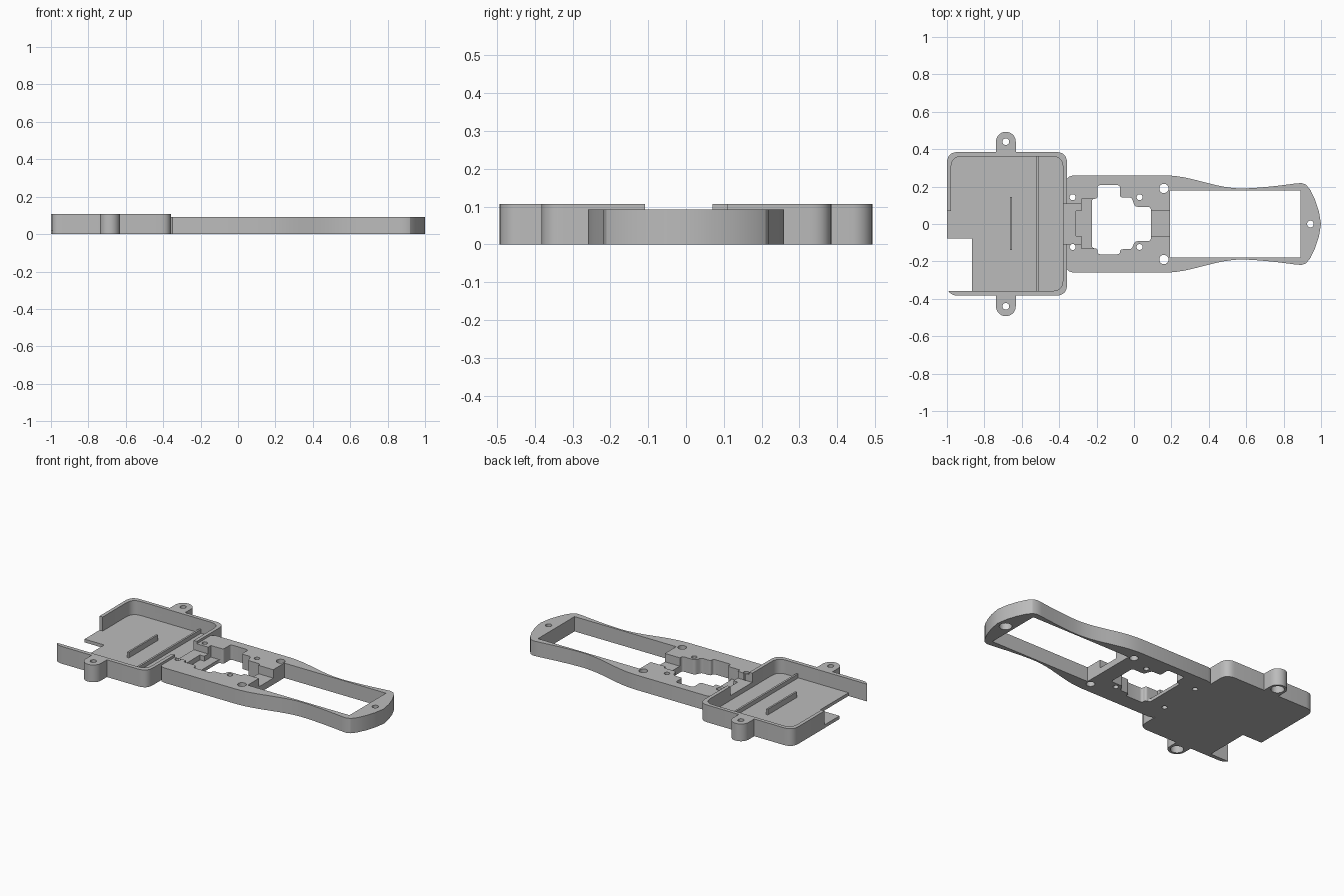
import bpy
import bmesh
import math
from mathutils import Vector

if "Cube" in bpy.data.objects:
    bpy.data.objects.remove(bpy.data.objects["Cube"], do_unlink=True)

grey = bpy.data.materials.new("plain grey")
grey.use_nodes = True
grey.diffuse_color = (0.5, 0.5, 0.5, 1)
grey.node_tree.nodes["Principled BSDF"].inputs["Base Color"].default_value = (0.5, 0.5, 0.5, 1)

TRAY_H, FRAME_H, FLOOR = 0.107, 0.092, 0.02


def prism(name, pts, z0, z1):
    """Extrude a flat outline between two heights."""
    bm = bmesh.new()
    face = bm.faces.new([bm.verts.new((x, y, z0)) for x, y in pts])
    res = bmesh.ops.extrude_face_region(bm, geom=[face])
    top = [v for v in res["geom"] if isinstance(v, bmesh.types.BMVert)]
    bmesh.ops.translate(bm, verts=top, vec=(0, 0, z1 - z0))
    bmesh.ops.recalc_face_normals(bm, faces=bm.faces)
    mesh = bpy.data.meshes.new(name)
    bm.to_mesh(mesh)
    bm.free()
    mesh.materials.append(grey)
    obj = bpy.data.objects.new(name, mesh)
    bpy.context.collection.objects.link(obj)
    return obj


def rect(x0, x1, y0, y1):
    return [(x0, y0), (x1, y0), (x1, y1), (x0, y1)]


def rounded(pts, r, steps=6):
    """Round every corner of an outline with a quadratic curve."""
    out = []
    for i, p in enumerate(pts):
        p = Vector(p)
        a, b = Vector(pts[i - 1]) - p, Vector(pts[(i + 1) % len(pts)]) - p
        a = p + a.normalized() * min(r, a.length * 0.45)
        b = p + b.normalized() * min(r, b.length * 0.45)
        for k in range(steps + 1):
            t = k / steps
            out.append(tuple(a * (1 - t) ** 2 + p * 2 * t * (1 - t) + b * t * t))
    return out


def circle(x, y, r, n=24):
    return [(x + r * math.cos(math.tau * k / n), y + r * math.sin(math.tau * k / n))
            for k in range(n)]


def combine(obj, tool, operation="DIFFERENCE"):
    """Apply a boolean and discard the tool."""
    mod = obj.modifiers.new("combine", "BOOLEAN")
    mod.operation, mod.solver, mod.object = operation, "EXACT", tool
    bpy.context.view_layer.update()
    graph = bpy.context.evaluated_depsgraph_get()
    mesh = bpy.data.meshes.new_from_object(obj.evaluated_get(graph))
    obj.modifiers.clear()
    obj.data = mesh
    bpy.data.objects.remove(tool, do_unlink=True)


def cut(obj, pts, z0=-0.1, z1=0.3):
    combine(obj, prism("cutter", pts, z0, z1))


# Tray with mounting ears
tray = prism("tray", rounded(rect(-1, -0.358, -0.383, 0.385), 0.06), 0, TRAY_H)
for s in (1, -1):
    ear = [(-0.738, s * 0.37)]
    ear += [(-0.685 - 0.053 * math.cos(math.pi * k / 16),
             s * (0.44 + 0.053 * math.sin(math.pi * k / 16))) for k in range(17)]
    ear.append((-0.632, s * 0.37))
    combine(tray, prism("ear", ear, 0, TRAY_H), "UNION")
cut(tray, rounded(rect(-0.978, -0.38, -0.358, 0.362), 0.06), FLOOR)
for s in (1, -1):
    cut(tray, circle(-0.685, s * 0.44, 0.018))
    cut(tray, circle(-0.685, s * 0.44, 0.038), -0.1, 0.07)

# Open end and missing floor corner of the tray
cut(tray, rect(-1.1, -0.95, -0.358, 0.07), FLOOR)
cut(tray, rect(-1.1, -0.865, -0.358, -0.077))
cut(tray, rect(-0.4, -0.3, -0.108, 0.108), 0.05)

# Ribs on the tray floor
prism("long_rib", rect(-0.52, -0.508, -0.362, 0.365), 0.01, 0.045)
prism("short_rib", rect(-0.663, -0.652, -0.14, 0.145), 0.01, 0.055)

# Waisted handle frame, one side mirrored to the other
side = [(-0.362, 0.235), (-0.35, 0.252), (-0.325, 0.26), (0.16, 0.26)]
for k in range(1, 21):
    t = k / 20
    x = 0.16 + 0.7 * t
    ease = math.cos(math.pi * min(t / 0.6, 1))
    y = 0.19 + 0.035 * (1 + ease) if t < 0.6 else 0.19 + 0.026 * ((t - 0.6) / 0.4) ** 1.5
    side.append((x, y))
side += [(0.895, 0.219), (0.92, 0.21), (0.943, 0.182), (0.968, 0.13), (0.988, 0.07), (1, 0)]
outline = side + [(x, -y) for x, y in reversed(side[:-1])]
frame = prism("handle_frame", outline, 0, FRAME_H)
cut(frame, rect(0.192, 0.89, -0.178, 0.18))

# Stepped opening through the middle block
opening = [(-0.225, -0.13), (-0.195, -0.13), (-0.195, -0.162), (-0.075, -0.162),
           (-0.075, -0.135), (-0.012, -0.135), (0.005, -0.092), (0.09, -0.092),
           (0.09, 0.092), (0.005, 0.092), (-0.012, 0.142), (-0.075, 0.142),
           (-0.075, 0.208), (-0.195, 0.208), (-0.195, 0.135), (-0.225, 0.135)]
cut(frame, rounded(opening, 0.015, 4))

# Recessed steps beside the opening
cut(frame, rect(-0.28, -0.21, -0.13, 0.135), FLOOR)
cut(frame, rect(-0.31, -0.27, -0.065, 0.07), FLOOR)
cut(frame, rect(-0.4, -0.279, -0.108, 0.108), 0.05)
cut(frame, rect(0.08, 0.2, -0.068, 0.072), 0.04)

# Screw holes
for s in (1, -1):
    cut(frame, circle(-0.328, s * 0.133 + 0.01, 0.016))
    cut(frame, circle(0.03, s * 0.133 + 0.01, 0.016))
    cut(frame, circle(0.16, s * 0.19, 0.025))
cut(frame, circle(0.943, 0, 0.018))
cut(frame, circle(0.943, 0, 0.036), -0.1, 0.06)

# Smooth the curved walls and keep hard edges
for obj in (tray, frame):
    bpy.ops.object.select_all(action="DESELECT")
    obj.select_set(True)
    bpy.context.view_layer.objects.active = obj
    bpy.ops.object.shade_smooth_by_angle(angle=math.radians(30))
